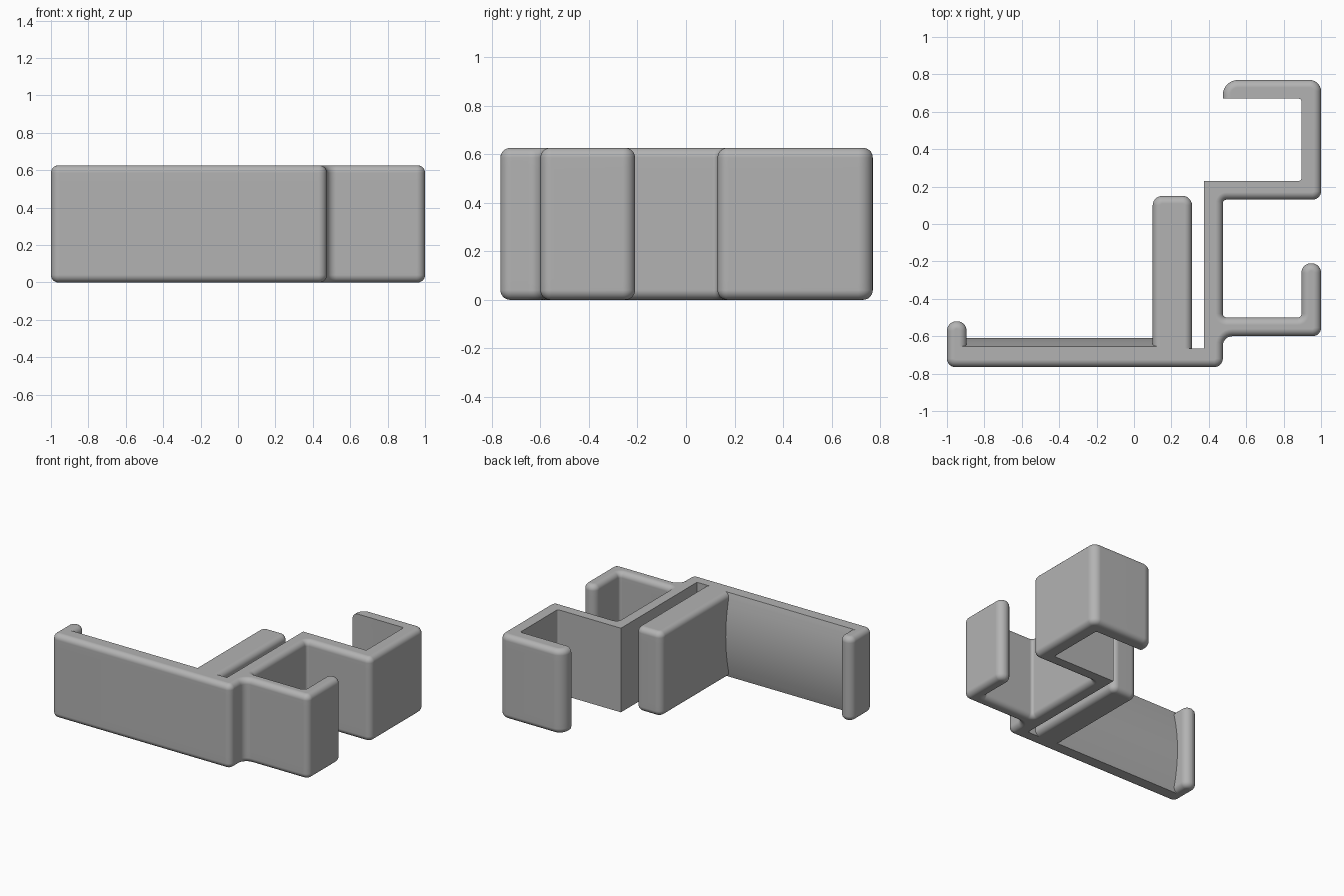
import bpy, bmesh, math
from mathutils import Vector

if "Cube" in bpy.data.objects:
    bpy.data.objects.remove(bpy.data.objects["Cube"], do_unlink=True)

HEIGHT = 0.626
RIM = 0.04       # rounding of the upper and lower rims
BULGE = 0.045    # swell of the plate's back face
STEPS = 7

# Outline corners, counterclockwise: x, y, corner radius, kind of the side that follows
OUTLINE = [
    # front plate and lower hook
    (-1, -0.765, 0.045, "round"), (0.475, -0.765, 0.045, "round"),
    (0.475, -0.6, 0.05, "round"), (1, -0.6, 0.045, "round"),
    (1, -0.21, 0.051, "round"), (0.895, -0.21, 0.051, "round"),
    (0.895, -0.5, 0.02, "round"), (0.475, -0.5, 0.02, "round"),
    # upper hook
    (0.475, 0.13, 0.02, "round"), (1, 0.13, 0.045, "round"),
    (1, 0.77, 0.06, "round"), (0.475, 0.77, 0.08, "round"),
    (0.475, 0.67, 0, "flat"), (0.895, 0.67, 0.015, "flat"),
    (0.895, 0.23, 0.015, "flat"), (0.375, 0.23, 0, "flat"),
    # slot and tongue
    (0.375, -0.665, 0, "flat"), (0.31, -0.665, 0, "round"),
    (0.31, 0.15, 0.05, "round"), (0.1, 0.15, 0.05, "round"),
    # bulging back of the plate and end lip
    (0.1, -0.61, 0, "bulge"), (-0.895, -0.61, 0, "round"),
    (-0.895, -0.52, 0.051, "round"), (-1, -0.52, 0.051, "round"),
]


def side_inset(kind, z):
    """How far a side of this kind moves inward at height z."""
    if kind == "bulge":
        return BULGE * (2 * z / HEIGHT - 1) ** 2
    edge = min(z, HEIGHT - z)
    if kind == "flat" or edge >= RIM:
        return 0
    return RIM - math.sqrt(RIM ** 2 - (RIM - edge) ** 2)


def contour(z):
    """Inset outline at height z, with rounded corners."""
    points = []
    for i, (x, y, radius, kind) in enumerate(OUTLINE):
        prev, nxt = OUTLINE[i - 1], OUTLINE[(i + 1) % len(OUTLINE)]
        corner = Vector((x, y))
        a = (corner - Vector(prev[:2])).normalized()
        b = (Vector(nxt[:2]) - corner).normalized()
        da, db = side_inset(prev[3], z), side_inset(kind, z)
        convex = a.cross(b) > 0
        turn = 1 if convex else -1
        # all corners are square, so each side's inset runs along the other side
        corner += turn * (b * da - a * db)
        if radius == 0:
            points.append(corner)
            continue
        r = max(radius - turn * min(da, db), 0.003)
        centre = corner + (b - a) * r
        for k in range(STEPS + 1):
            t = math.pi / 2 * k / STEPS
            points.append(centre - b * r * math.cos(t) + a * r * math.sin(t))
    return [(p.x, p.y, z) for p in points]


# Heights: lower rim, wall, upper rim
rim = [RIM * (1 - math.cos(math.pi / 2 * k / STEPS)) for k in range(STEPS + 1)]
wall = [RIM + (HEIGHT - 2 * RIM) * k / 12 for k in range(1, 12)]
heights = rim + wall + [HEIGHT - z for z in reversed(rim)]

# Loft the contours into one solid bracket
bm = bmesh.new()
rings = [[bm.verts.new(p) for p in contour(z)] for z in heights]
for low, high in zip(rings, rings[1:]):
    for i in range(len(low)):
        bm.faces.new((low[i - 1], low[i], high[i], high[i - 1]))
bm.faces.new(list(reversed(rings[0])))
bm.faces.new(rings[-1])
mesh = bpy.data.meshes.new("hook_bracket")
bm.to_mesh(mesh)
bm.free()
bracket = bpy.data.objects.new("hook_bracket", mesh)
bpy.context.collection.objects.link(bracket)

# Plain grey plastic
grey = bpy.data.materials.new("grey_plastic")
grey.use_nodes = True
colour = (0.45, 0.45, 0.45, 1)
grey.diffuse_color = colour
grey.node_tree.nodes["Principled BSDF"].inputs["Base Color"].default_value = colour
mesh.materials.append(grey)

# Smooth roundings, crisp edges, even flat faces
bpy.ops.object.select_all(action="DESELECT")
bracket.select_set(True)
bpy.context.view_layer.objects.active = bracket
bpy.ops.object.shade_smooth_by_angle(angle=math.radians(30))
normals = bracket.modifiers.new("even_normals", "WEIGHTED_NORMAL")
normals.keep_sharp = True
